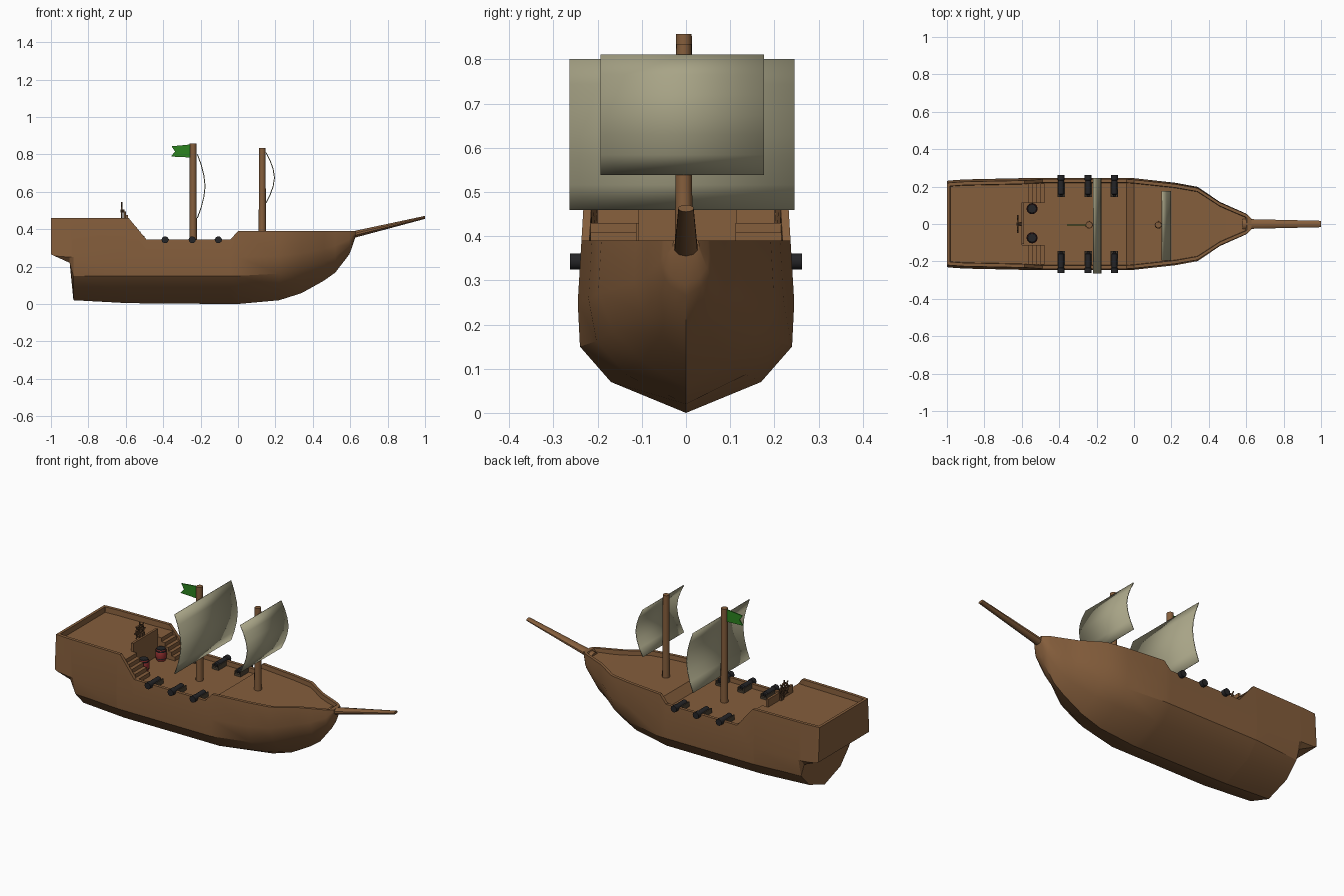
import bpy, bmesh, math
from mathutils import Vector

if "Cube" in bpy.data.objects:
    bpy.data.objects.remove(bpy.data.objects["Cube"])


def material(name, rgb):
    m = bpy.data.materials.new(name)
    m.diffuse_color = (*rgb, 1)
    m.use_nodes = True
    m.node_tree.nodes["Principled BSDF"].inputs["Base Color"].default_value = m.diffuse_color
    return m


WOOD = material("brown wood", (0.235, 0.112, 0.045))
DARK = material("dark wood", (0.11, 0.055, 0.025))
CLOTH = material("sail cloth", (0.39, 0.37, 0.24))
IRON = material("black iron", (0.018, 0.018, 0.02))
CARRIAGE = material("carriage grey brown", (0.075, 0.055, 0.035))
RED = material("barrel red", (0.30, 0.03, 0.03))
GREEN = material("flag green", (0.025, 0.23, 0.014))


def finish(name, bm, mat, smooth=None):
    bmesh.ops.recalc_face_normals(bm, faces=bm.faces)
    me = bpy.data.meshes.new(name)
    bm.to_mesh(me)
    bm.free()
    me.materials.append(mat)
    ob = bpy.data.objects.new(name, me)
    bpy.context.collection.objects.link(ob)
    if smooth:
        bpy.ops.object.select_all(action='DESELECT')
        bpy.context.view_layer.objects.active = ob
        ob.select_set(True)
        bpy.ops.object.shade_smooth_by_angle(angle=math.radians(smooth))
    return ob


def loft(name, rings, mat, smooth=None):
    """Skin a list of equal-length closed rings and cap both ends."""
    bm = bmesh.new()
    vs = [[bm.verts.new(p) for p in r] for r in rings]
    n = len(rings[0])
    for a, b in zip(vs, vs[1:]):
        for i in range(n):
            j = (i + 1) % n
            bm.faces.new((a[i], a[j], b[j], b[i]))
    bm.faces.new(vs[0])
    bm.faces.new(vs[-1])
    return finish(name, bm, mat, smooth)


def turned(name, start, axis, profile, mat, sides=12):
    """Lathe (distance, radius) pairs along an axis."""
    q = Vector(axis).to_track_quat('Z', 'Y')
    rings = []
    for t, r in profile:
        rings.append([Vector(start) + q @ Vector((r * math.cos(2 * math.pi * i / sides),
                      r * math.sin(2 * math.pi * i / sides), t)) for i in range(sides)])
    return loft(name, rings, mat, 40)


def box(name, lo, hi, mat):
    (x0, y0, z0), (x1, y1, z1) = lo, hi
    return loft(name, [[(x0, y0, z), (x1, y0, z), (x1, y1, z), (x0, y1, z)] for z in (z0, z1)], mat)


# Hull: cross-sections from stern to bow, bulwarks and decks included
def section(x, keel, rail, deck, w, bilge):
    pts = [(0, 0), (0.17 * bilge, 0.07), (0.24 * bilge ** 0.5, 0.15), (0.245, 0.25)]
    if x > 0:    # sections shrink upwards with the stem
        half = [(y * w, keel + z * (1 - keel / rail)) for y, z in pts]
    else:        # sections are cut off by the counter at the stern
        half = [(y * w, max(z, keel)) for y, z in pts]
    top = (0.245 - 0.06 * (rail - 0.25)) * w
    inner = max(top - 0.018, 0.006)
    half += [(top, rail), (inner, rail), (inner - 0.002, deck)]
    return [(x, y, z) for y, z in half] + [(x, -y, z) for y, z in half[:0:-1]]


STATIONS = [  # x, keel, rail, deck, width, bilge fullness
    (-1.0, 0.265, 0.46, 0.46, 0.94, 1), (-0.984, 0.258, 0.46, 0.46, 0.95, 1),
    (-0.982, 0.257, 0.46, 0.43, 0.95, 1), (-0.90, 0.22, 0.46, 0.43, 0.975, 0.85),
    (-0.88, 0.02, 0.46, 0.43, 0.975, 0.85), (-0.60, 0.005, 0.46, 0.43, 1, 1),
    (-0.598, 0.005, 0.46, 0.32, 1, 1), (-0.585, 0.005, 0.46, 0.32, 1, 1),
    (-0.49, 0.003, 0.345, 0.32, 1, 1), (-0.04, 0, 0.345, 0.32, 1, 1),
    (0.0, 0, 0.39, 0.365, 1, 1), (0.22, 0.02, 0.39, 0.365, 0.90, 0.88),
    (0.34, 0.058, 0.39, 0.365, 0.81, 0.72), (0.46, 0.125, 0.39, 0.365, 0.48, 0.72),
    (0.52, 0.168, 0.39, 0.365, 0.37, 0.78), (0.595, 0.265, 0.39, 0.37, 0.235, 0.9),
    (0.605, 0.29, 0.39, 0.39, 0.21, 0.9), (0.628, 0.36, 0.39, 0.39, 0.12, 1)]
loft("hull", [section(*s) for s in STATIONS], WOOD, 28)

# Bowsprit: tapering oval spar
loft("bowsprit", [[(x, ry * math.cos(a), z + rz * math.sin(a))
                   for a in [math.pi * (i + 0.5) / 5 for i in range(10)]]
                  for x, z, ry, rz in ((0.58, 0.362, 0.029, 0.02), (0.63, 0.374, 0.027, 0.018),
                                       (1.0, 0.463, 0.018, 0.008))], WOOD, 45)

# Masts
turned("main_mast", (-0.24, -0.005, 0.31), (0, 0, 1), [(0, 0.02), (0.547, 0.018)], WOOD)
turned("fore_mast", (0.13, -0.005, 0.355), (0, 0, 1), [(0, 0.02), (0.48, 0.017)], WOOD)


# Billowed sails
def sail(name, x, bulge, y0, y1, z0, z1, n=6):
    bm = bmesh.new()
    rows = []
    for i in range(n + 1):
        t = i / n
        px = x + bulge * (1 - abs(2 * t - 1) ** 1.7)
        rows.append([bm.verts.new((px, y, z0 + (z1 - z0) * t)) for y in (y0, y1)])
    for a, b in zip(rows, rows[1:]):
        bm.faces.new((a[0], a[1], b[1], b[0]))
    ob = finish(name, bm, CLOTH, 40)
    mod = ob.modifiers.new("thickness", 'SOLIDIFY')
    mod.thickness = 0.005
    mod.offset = 0


sail("main_sail", -0.217, 0.041, -0.264, 0.246, 0.46, 0.80)
sail("fore_sail", 0.15, 0.045, -0.194, 0.176, 0.54, 0.81)

# Swallowtail flag
flag = [(-0.25, 0.853), (-0.355, 0.843), (-0.337, 0.815), (-0.358, 0.788), (-0.25, 0.783)]
loft("flag", [[(x, y, z) for x, z in flag] for y in (-0.008, -0.002)], GREEN)

# Bulkhead, stairs and quarterdeck helm
box("bulkhead", (-0.601, -0.108, 0.315), (-0.588, 0.114, 0.475), WOOD)
for side, s in (("left", 1), ("right", -1)):
    y0, y1 = sorted((0.112 * s, 0.216 * s))
    for i in range(5):
        box(f"stair_{side}_{i + 1}", (-0.602, y0, 0.315),
            (-0.478 - 0.021 * i, y1, 0.32 + 0.022 * (i + 1)), WOOD)

box("helm_post", (-0.612, -0.012, 0.42), (-0.598, 0.012, 0.495), DARK)
HUB = Vector((-0.622, 0, 0.497))
turned("wheel_hub", HUB - Vector((0.006, 0, 0)), (1, 0, 0), [(0, 0.009), (0.02, 0.009)], DARK, 8)
for k in range(4):
    a = math.pi * k / 4
    d = Vector((0, math.cos(a), math.sin(a)))
    turned(f"wheel_spoke_{k + 1}", HUB - d * 0.049, d, [(0, 0.004), (0.098, 0.004)], DARK, 6)
rim = []
for i in range(17):
    a = 2 * math.pi * i / 16
    rim.append([HUB + Vector((dx, r * math.cos(a), r * math.sin(a)))
                for dx, r in ((-0.004, 0.029), (0.004, 0.029), (0.004, 0.036), (-0.004, 0.036))])
loft("wheel_rim", rim, DARK)

# Deck barrels with iron hoops and lids
for n, y in enumerate((0.082, -0.074)):
    base = (-0.545, y, 0.32)
    turned(f"barrel_{n + 1}", base, (0, 0, 1),
           [(0, 0.023), (0.018, 0.029), (0.034, 0.030), (0.05, 0.029), (0.066, 0.023)], RED)
    for h, r in ((0.012, 0.0285), (0.052, 0.0295)):
        turned(f"barrel_hoop_{n + 1}", (-0.545, y, 0.32 + h), (0, 0, 1), [(0, r), (0.006, r)], IRON)
    turned(f"barrel_lid_{n + 1}", (-0.545, y, 0.383), (0, 0, 1), [(0, 0.0245), (0.005, 0.0235)], IRON)

# Cannons on carriages, three per side
for s in (1, -1):
    for n, x in enumerate((-0.39, -0.245, -0.105)):
        tag = f"{'left' if s > 0 else 'right'}_{n + 1}"
        turned(f"cannon_{tag}", (x, 0.148 * s, 0.343), (0, s, 0),
               [(0, 0.007), (0.008, 0.008), (0.012, 0.017), (0.06, 0.0165),
                (0.085, 0.016), (0.088, 0.019), (0.114, 0.019)], IRON, 10)
        y0, y1 = sorted((0.145 * s, 0.218 * s))
        box(f"carriage_{tag}", (x - 0.018, y0, 0.315), (x + 0.018, y1, 0.332), CARRIAGE)
        for e in (-1, 1):
            xs = sorted((x + e * 0.013, x + e * 0.02))
            box(f"carriage_cheek_{tag}", (xs[0], y0, 0.318), (xs[1], y1, 0.347), CARRIAGE)
